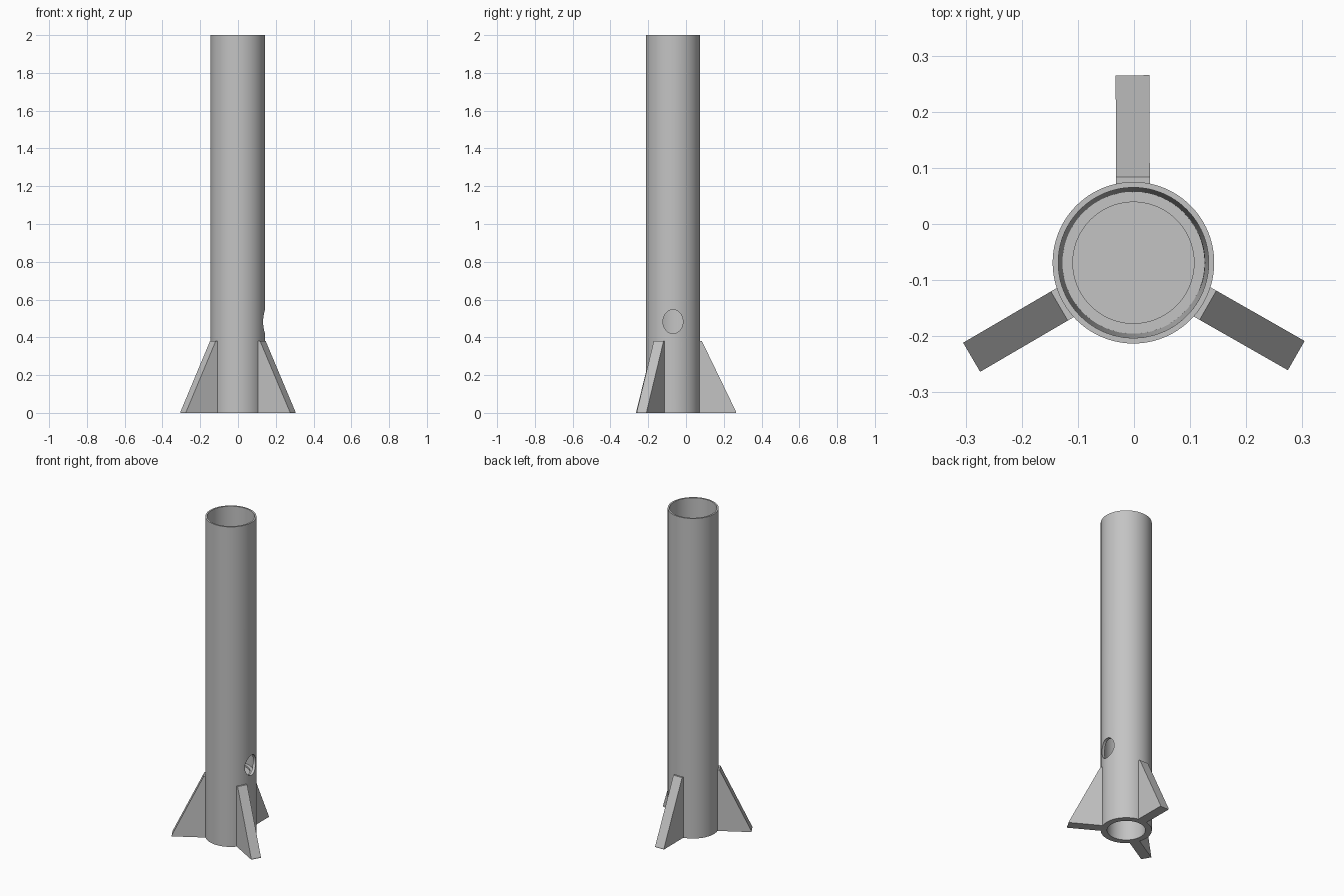
import bpy, bmesh, math
from mathutils import Matrix, Vector

if "Cube" in bpy.data.objects:
    bpy.data.objects.remove(bpy.data.objects["Cube"], do_unlink=True)

CENTRE = Vector((-0.001, -0.069, 0))

grey = bpy.data.materials.new("plain grey")
grey.use_nodes = True
grey.diffuse_color = (0.55, 0.55, 0.55, 1)
grey.node_tree.nodes["Principled BSDF"].inputs["Base Color"].default_value = (0.55, 0.55, 0.55, 1)


def make_object(name, bm):
    bmesh.ops.recalc_face_normals(bm, faces=bm.faces)
    mesh = bpy.data.meshes.new(name)
    bm.to_mesh(mesh)
    bm.free()
    mesh.materials.append(grey)
    obj = bpy.data.objects.new(name, mesh)
    bpy.context.collection.objects.link(obj)
    return obj


def select_only(obj):
    bpy.ops.object.select_all(action="DESELECT")
    obj.select_set(True)
    bpy.context.view_layer.objects.active = obj


def lathe(name, profile, steps=96):
    bm = bmesh.new()
    verts = [bm.verts.new((r, 0, z)) for r, z in profile]
    edges = [bm.edges.new(pair) for pair in zip(verts, verts[1:])]
    bmesh.ops.spin(bm, geom=verts + edges, cent=(0, 0, 0), axis=(0, 0, 1),
                   angle=math.tau, steps=steps)
    bmesh.ops.remove_doubles(bm, verts=bm.verts, dist=0.0001)
    return make_object(name, bm)


# Body tube: open top bore, bulkhead with a shallow recess, open lower socket
tube = lathe("body_tube", [
    (0, 0.38), (0.108, 0.38), (0.108, 0), (0.144, 0), (0.144, 2),
    (0.134, 2), (0.1265, 0.41), (0.108, 0.41), (0.108, 0.40), (0, 0.40)])
tube.location = CENTRE

# Oval vent through the left wall
bm = bmesh.new()
bmesh.ops.create_cone(bm, cap_ends=True, segments=48, radius1=1, radius2=1, depth=0.15,
                      matrix=Matrix.Translation(CENTRE + Vector((0.15, 0, 0.483)))
                      @ Matrix.Diagonal((1, 0.053, 0.063, 1))
                      @ Matrix.Rotation(math.pi / 2, 4, "Y"))
cutter = make_object("vent_cutter", bm)
cutter.hide_render = True
select_only(tube)
cut = tube.modifiers.new("vent", "BOOLEAN")
cut.operation = "DIFFERENCE"
cut.solver = "EXACT"
cut.object = cutter
bpy.ops.object.modifier_apply(modifier=cut.name)
bpy.data.objects.remove(cutter, do_unlink=True)
select_only(tube)
bpy.ops.object.shade_smooth_by_angle(angle=math.radians(30))

# Three tapered fins, one at the back and two at the front corners
FIN_SIDE = [(0.138, 0), (0.334, 0), (0.334, 0.006), (0.153, 0.38), (0.138, 0.38)]
for i, name in enumerate(("back_fin", "front_right_fin", "front_left_fin")):
    bm = bmesh.new()
    face = bm.faces.new([bm.verts.new((-0.03, y, z)) for y, z in FIN_SIDE])
    side = bmesh.ops.extrude_face_region(bm, geom=[face])
    bmesh.ops.translate(bm, vec=(0.06, 0, 0),
                        verts=[v for v in side["geom"] if isinstance(v, bmesh.types.BMVert)])
    fin = make_object(name, bm)
    fin.location = CENTRE
    fin.rotation_euler.z = i * math.tau / 3 + math.radians(0.3)
